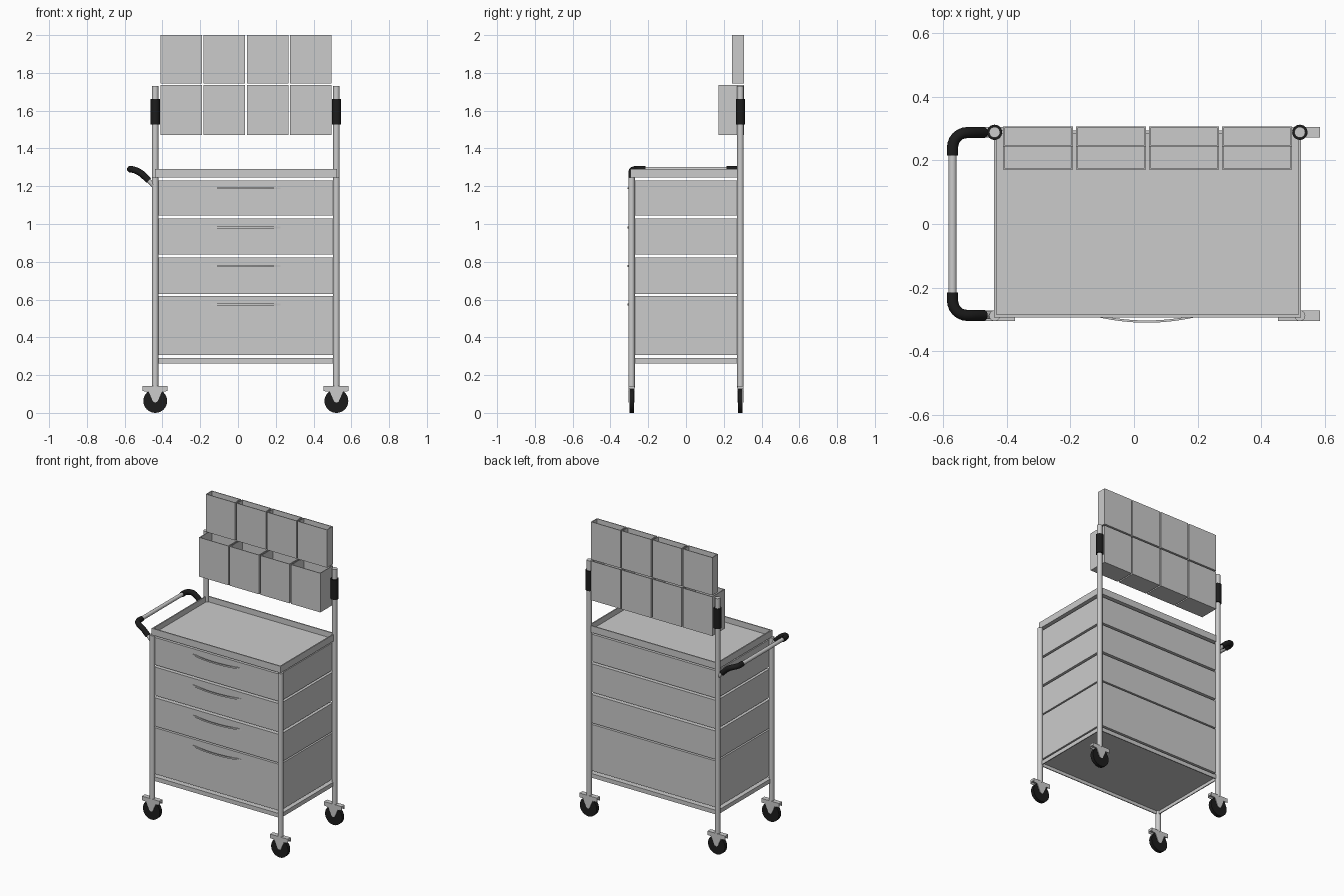
import bpy, bmesh, math
from mathutils import Matrix, Vector

if "Cube" in bpy.data.objects:
    bpy.data.objects.remove(bpy.data.objects["Cube"])

black = bpy.data.materials.new("black_rubber")
black.diffuse_color = (0.012, 0.012, 0.012, 1)
black.use_nodes = True
black.node_tree.nodes["Principled BSDF"].inputs["Base Color"].default_value = black.diffuse_color


def add(name, bm, mat=None, smooth=False):
    bmesh.ops.recalc_face_normals(bm, faces=bm.faces)
    me = bpy.data.meshes.new(name)
    bm.to_mesh(me)
    bm.free()
    ob = bpy.data.objects.new(name, me)
    bpy.context.collection.objects.link(ob)
    if mat:
        me.materials.append(mat)
    if smooth:
        bpy.context.view_layer.objects.active = ob
        ob.select_set(True)
        bpy.ops.object.shade_smooth_by_angle(angle=math.radians(35))
        ob.select_set(False)
    return ob


def box(name, x, y, z, wall=0, open_side=0):
    """Box from ranges; open_side +1/-1 removes top/bottom and gives wall thickness."""
    bm = bmesh.new()
    size = [r[1] - r[0] for r in (x, y, z)]
    mid = [(r[0] + r[1]) / 2 for r in (x, y, z)]
    bmesh.ops.create_cube(bm, size=1, matrix=Matrix.Translation(mid) @ Matrix.Diagonal((*size, 1)))
    if open_side:
        bm.normal_update()
        gone = [f for f in bm.faces if f.normal.z * open_side > 0.9]
        keep_dir = open_side
        bmesh.ops.delete(bm, geom=gone, context='FACES')
    me = bpy.data.meshes.new(name)
    bm.to_mesh(me)
    bm.free()
    ob = bpy.data.objects.new(name, me)
    bpy.context.collection.objects.link(ob)
    if open_side:
        m = ob.modifiers.new("wall", 'SOLIDIFY')
        m.thickness, m.offset, m.use_even_offset = wall, -1, True
    return ob


def cyl(name, c, r, depth, axis='Z', mat=None, n=24):
    bm = bmesh.new()
    rot = Matrix.Rotation(math.pi / 2, 4, 'X') if axis == 'Y' else Matrix()
    bmesh.ops.create_cone(bm, cap_ends=True, segments=n, radius1=r, radius2=r, depth=depth,
                          matrix=Matrix.Translation(c) @ rot)
    return add(name, bm, mat, True)


def prism(name, pts, y0, y1):
    """Extrude an (x, z) outline between two y values."""
    bm = bmesh.new()
    f = bm.faces.new([bm.verts.new((px, y0, pz)) for px, pz in pts])
    ex = bmesh.ops.extrude_face_region(bm, geom=[f])
    bmesh.ops.translate(bm, vec=(0, y1 - y0, 0),
                        verts=[v for v in ex['geom'] if isinstance(v, bmesh.types.BMVert)])
    return add(name, bm)


def tube(name, pts, r, mat=None, n=16):
    """Round tube swept along a path."""
    bm = bmesh.new()
    P = [Vector(p) for p in pts]
    rings, side = [], None
    for i, p in enumerate(P):
        t = (P[min(i + 1, len(P) - 1)] - P[max(i - 1, 0)]).normalized()
        if side is None:
            side = t.orthogonal()
        side = (side - t * side.dot(t)).normalized()
        up = t.cross(side)
        rings.append([bm.verts.new(p + r * (math.cos(a) * side + math.sin(a) * up))
                      for a in (2 * math.pi * k / n for k in range(n))])
    for a, b in zip(rings, rings[1:]):
        for k in range(n):
            bm.faces.new((a[k], a[(k + 1) % n], b[(k + 1) % n], b[k]))
    bm.faces.new(rings[0])
    bm.faces.new(rings[-1])
    return add(name, bm, mat, True)


XL, XR, YP = -0.438, 0.521, 0.288

# posts, clamps and casters at the four corners
for xn, x in (("left", XL), ("right", XR)):
    for yn, y in (("front", -YP), ("back", YP)):
        tag = f"{yn}_{xn}"
        top = 1.245 if yn == "front" else 1.73
        cyl("post_" + tag, (x, y, (0.135 + top) / 2), 0.017, top - 0.135)
        if yn == "back":
            cyl("clamp_" + tag, (x, y, 1.595), 0.024, 0.135, mat=black)
        cyl("wheel_" + tag, (x, y, 0.063), 0.063, 0.024, 'Y', black, 32)
        box("caster_plate_" + tag, (x - 0.068, x + 0.064), (y - 0.016, y + 0.016), (0.126, 0.142))
        for s in (-1, 1):
            fork = [(-0.068, 0.128), (-0.068, 0.115), (-0.035, 0.113), (-0.012, 0.06), (0, 0.054),
                    (0.012, 0.06), (0.035, 0.113), (0.064, 0.115), (0.064, 0.128)]
            prism(f"caster_fork_{tag}_{'inner' if s > 0 else 'outer'}",
                  [(x + a, b) for a, b in fork], y + s * 0.0125, y + s * 0.016)

# top tray and bottom shelf with downward rim
box("top_tray", (-0.44, 0.524), (-0.293, 0.293), (1.245, 1.29), 0.008, 1)
box("bottom_shelf", (XL, XR), (-0.29, 0.29), (0.262, 0.29), 0.006, -1)

# drawers with bowed pulls
drawers = [(1.045, 1.23, 1.189), (0.838, 1.03, 0.982), (0.63, 0.822, 0.777), (0.307, 0.62, 0.573)]
for i, (z0, z1, zh) in enumerate(drawers):
    box(f"drawer_{i + 1}", (-0.43, 0.513), (-0.285, 0.285), (z0, z1))
    bm = bmesh.new()
    rings = []
    for k in range(17):
        u = k / 8 - 1
        y = -0.310 + 0.025 * u * u
        rings.append([bm.verts.new((0.04 + 0.184 * u, y + dy, zh + dz))
                      for dy, dz in ((0, -0.005), (0.007, -0.005), (0.007, 0.005), (0, 0.005))])
    for a, b in zip(rings, rings[1:]):
        for k in range(4):
            bm.faces.new((a[k], a[(k + 1) % 4], b[(k + 1) % 4], b[k]))
    bm.faces.new(rings[0])
    bm.faces.new(rings[-1])
    add(f"drawer_pull_{i + 1}", bm, None, True)

# two rows of open bins
for i in range(4):
    x = -0.301 + 0.229 * i
    xr = (x - 0.11, x + 0.11)
    box(f"upper_bin_{i + 1}", xr, (0.243, 0.306), (1.745, 2.0), 0.005, 1)
    box(f"lower_bin_{i + 1}", xr, (0.171, 0.306), (1.47, 1.735), 0.005, 1)

# push handle: grey bar, black elbows, grey stubs into the posts
tube("handle_bar", [(-0.57, -0.23, 1.29), (-0.57, 0.23, 1.29)], 0.013)
for s, n in ((-1, "front"), (1, "back")):
    path = [(-0.57, s * 0.215, 1.29), (-0.57, s * 0.24, 1.29)]
    for k in range(1, 7):
        a = math.pi / 2 * k / 6
        path.append((-0.525 - 0.045 * math.cos(a), s * (0.24 + 0.047 * math.sin(a)),
                     1.29 - 0.014 * (k / 6) ** 3))
    path += [(-0.507, s * 0.287, 1.264), (-0.472, s * 0.287, 1.23)]
    tube("handle_elbow_" + n, path, 0.0175, black)
    tube("handle_stub_" + n, [(-0.485, s * 0.287, 1.243), (-0.438, s * 0.287, 1.193)], 0.012)
